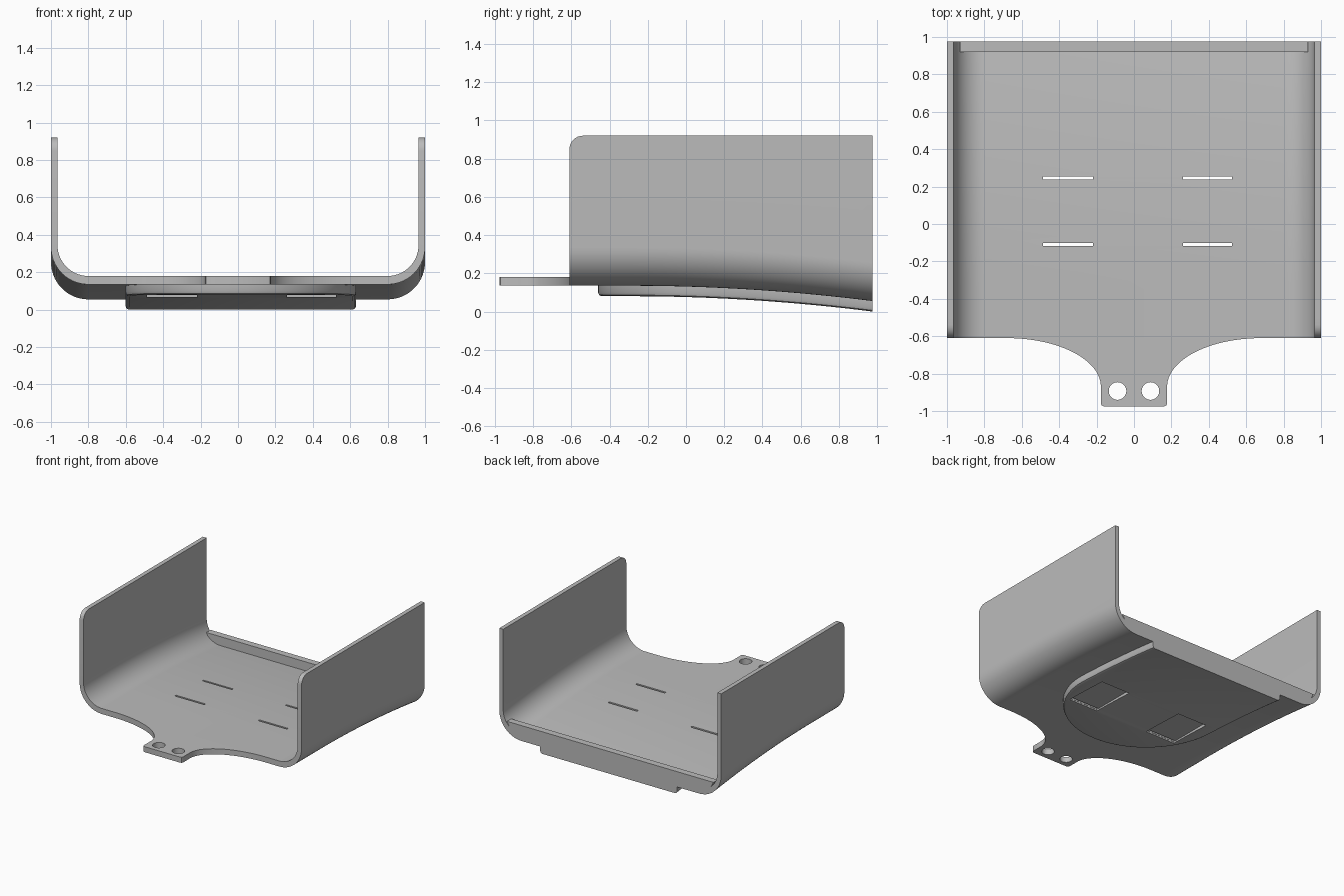
import bpy, bmesh, math

cube = bpy.data.objects.get("Cube")
if cube:
    bpy.data.objects.remove(cube, do_unlink=True)

grey = bpy.data.materials.new("plain grey")
grey.use_nodes = True
colour = (0.5, 0.5, 0.5, 1)
grey.diffuse_color = colour
grey.node_tree.nodes["Principled BSDF"].inputs["Base Color"].default_value = colour

FRONT, BACK = -0.61, 0.975
HALF_PI = math.pi / 2


def drop(y):
    """How far the floor has curved down at depth y."""
    return 0.08 * (max(0, y + 0.3) / (BACK + 0.3)) ** 2


def finish(name, bm):
    bmesh.ops.recalc_face_normals(bm, faces=bm.faces)
    mesh = bpy.data.meshes.new(name)
    bm.to_mesh(mesh)
    bm.free()
    mesh.materials.append(grey)
    obj = bpy.data.objects.new(name, mesh)
    bpy.context.collection.objects.link(obj)
    return obj


def boxes(name, bounds):
    """One mesh of boxes, each given as (x0, x1, y0, y1, z0, z1)."""
    bm = bmesh.new()
    for x0, x1, y0, y1, z0, z1 in bounds:
        new = bmesh.ops.create_cube(bm, size=1)["verts"]
        for v in new:
            v.co.x = x1 if v.co.x > 0 else x0
            v.co.y = y1 if v.co.y > 0 else y0
            v.co.z = z1 if v.co.z > 0 else z0
    return finish(name, bm)


def bake(obj):
    """Replace the object's mesh with its evaluated result."""
    graph = bpy.context.evaluated_depsgraph_get()
    mesh = bpy.data.meshes.new_from_object(obj.evaluated_get(graph))
    obj.modifiers.clear()
    obj.data = mesh


def cut(obj, cutter):
    mod = obj.modifiers.new("cut", 'BOOLEAN')
    mod.operation = 'DIFFERENCE'
    mod.solver = 'EXACT'
    mod.object = cutter
    bake(obj)


# Channel: a U section swept along y, with rounded front wall corners
def wall_line(y, top, x, radius, centre_z, steps=14):
    half = [(x, top)]
    for i in range(steps + 1):
        a = HALF_PI * i / steps
        half.append((x - radius + radius * math.cos(a),
                     centre_z - radius * math.sin(a) - drop(y)))
    return [(px, y, pz) for px, pz in half] + [(-px, y, pz) for px, pz in reversed(half)]


stations = []
for i in range(9):
    a = HALF_PI * i / 8
    stations.append((FRONT + 0.07 * (1 - math.cos(a)), 0.85 + 0.07 * math.sin(a)))
start = stations[-1][0]
stations += [(start + (BACK - start) * i / 32, 0.92) for i in range(1, 33)]

bm = bmesh.new()
rows = []
for y, top in stations:
    outer = [bm.verts.new(p) for p in wall_line(y, top, 1.0, 0.2, 0.335)]
    inner = [bm.verts.new(p) for p in wall_line(y, top, 0.965, 0.165, 0.345)]
    rows.append((outer, inner))
for (o0, i0), (o1, i1) in zip(rows, rows[1:]):
    for line0, line1 in ((o0, o1), (i0, i1)):
        for k in range(len(line0) - 1):
            bm.faces.new((line0[k], line0[k + 1], line1[k + 1], line1[k]))
    for k in (0, -1):
        bm.faces.new((o0[k], o1[k], i1[k], i0[k]))
for o, i in (rows[0], rows[-1]):
    for k in range(len(o) - 1):
        bm.faces.new((o[k], o[k + 1], i[k + 1], i[k]))
channel = finish("channel", bm)

# Base pad: rounded front outline, straight sides, softened lower rim
PAD_X, PAD_Y, PAD_R = 0.015, 0.155, 0.617


def pad_side(inset, z):
    """Right and left edge points from the front tip to the back."""
    r = PAD_R - inset
    half = []
    for i in range(1, 25):
        a = HALF_PI * i / 24
        half.append((r * math.sin(a), PAD_Y - r * math.cos(a)))
    half += [(r, PAD_Y + (BACK - PAD_Y) * i / 20) for i in range(1, 21)]
    return [[bm.verts.new((PAD_X + s * w, y, z - drop(y))) for w, y in half] for s in (1, -1)]


bm = bmesh.new()
layers = [pad_side(*p) for p in ((0, 0.15), (0, 0.1), (0.006, 0.086), (0.02, 0.08))]
for right, left in (layers[0], layers[-1]):
    for k in range(len(right) - 1):
        bm.faces.new((right[k], right[k + 1], left[k + 1], left[k]))
for upper, lower in zip(layers, layers[1:]):
    for u, l in zip(upper, lower):
        for k in range(len(u) - 1):
            bm.faces.new((u[k], u[k + 1], l[k + 1], l[k]))
    for k in (0, -1):
        bm.faces.new((upper[0][k], upper[1][k], lower[1][k], lower[0][k]))
pad = finish("base_pad", bm)

# Strap slots through the floor, and the shallow pockets joining them below
spans = [(-0.487, -0.22), (0.262, 0.525)]
slots = boxes("slot_cutter", [(a, b, y - 0.008, y + 0.008, -0.2, 0.4)
                              for a, b in spans for y in (-0.11, 0.245)])
pockets = boxes("pocket_cutter", [(a, b, -0.12, 0.255, -0.2, 0.09) for a, b in spans])
cut(channel, slots)
cut(pad, pockets)
cut(pad, slots)
for helper in (slots, pockets):
    bpy.data.objects.remove(helper, do_unlink=True)

# Back lip: fills the end of the channel up to the front floor level
bm = bmesh.new()
half = [(0.93, 0.18), (0.9, 0.125), (0.8, 0.08)]
outline = half + [(-x, z) for x, z in reversed(half)]
face = bm.faces.new([bm.verts.new((x, 0.92, z)) for x, z in outline])
new = bmesh.ops.extrude_face_region(bm, geom=[face])["geom"]
bmesh.ops.translate(bm, vec=(0, BACK - 0.92, 0),
                    verts=[g for g in new if isinstance(g, bmesh.types.BMVert)])
lip = finish("back_lip", bm)

# Front tab: flared outline with two holes, as a filled and extruded curve
half = []
for i in range(25):
    a = HALF_PI * i / 24
    half.append((0.68 - 0.503 * math.sin(a), -0.87 + 0.26 * math.cos(a)))
half += [(0.177, -0.96), (0.172, -0.97), (0.162, -0.975)]
loops = [half + [(-x, y) for x, y in reversed(half)]]
for side in (-1, 1):
    loops.append([(side * 0.088 + 0.047 * math.cos(math.tau * i / 40),
                   -0.893 + 0.047 * math.sin(math.tau * i / 40)) for i in range(40)])
curve = bpy.data.curves.new("tab_outline", 'CURVE')
curve.dimensions = '2D'
curve.fill_mode = 'BOTH'
curve.extrude = 0.0225
for loop in loops:
    spline = curve.splines.new('POLY')
    spline.points.add(len(loop) - 1)
    for point, (x, y) in zip(spline.points, loop):
        point.co = (x, y, 0, 1)
    spline.use_cyclic_u = True
source = bpy.data.objects.new("tab_source", curve)
bpy.context.collection.objects.link(source)
bpy.context.view_layer.update()
graph = bpy.context.evaluated_depsgraph_get()
bm = bmesh.new()
bm.from_mesh(bpy.data.meshes.new_from_object(source.evaluated_get(graph)))
bpy.data.objects.remove(source, do_unlink=True)
bmesh.ops.remove_doubles(bm, verts=bm.verts, dist=0.0001)
bmesh.ops.translate(bm, vec=(0, 0, 0.1575), verts=bm.verts)
tab = finish("front_tab", bm)

# Smooth the curved surfaces and keep the edges sharp
bpy.ops.object.select_all(action='DESELECT')
for obj in (channel, pad, lip, tab):
    obj.select_set(True)
bpy.context.view_layer.objects.active = channel
bpy.ops.object.shade_smooth_by_angle(angle=math.radians(30))
